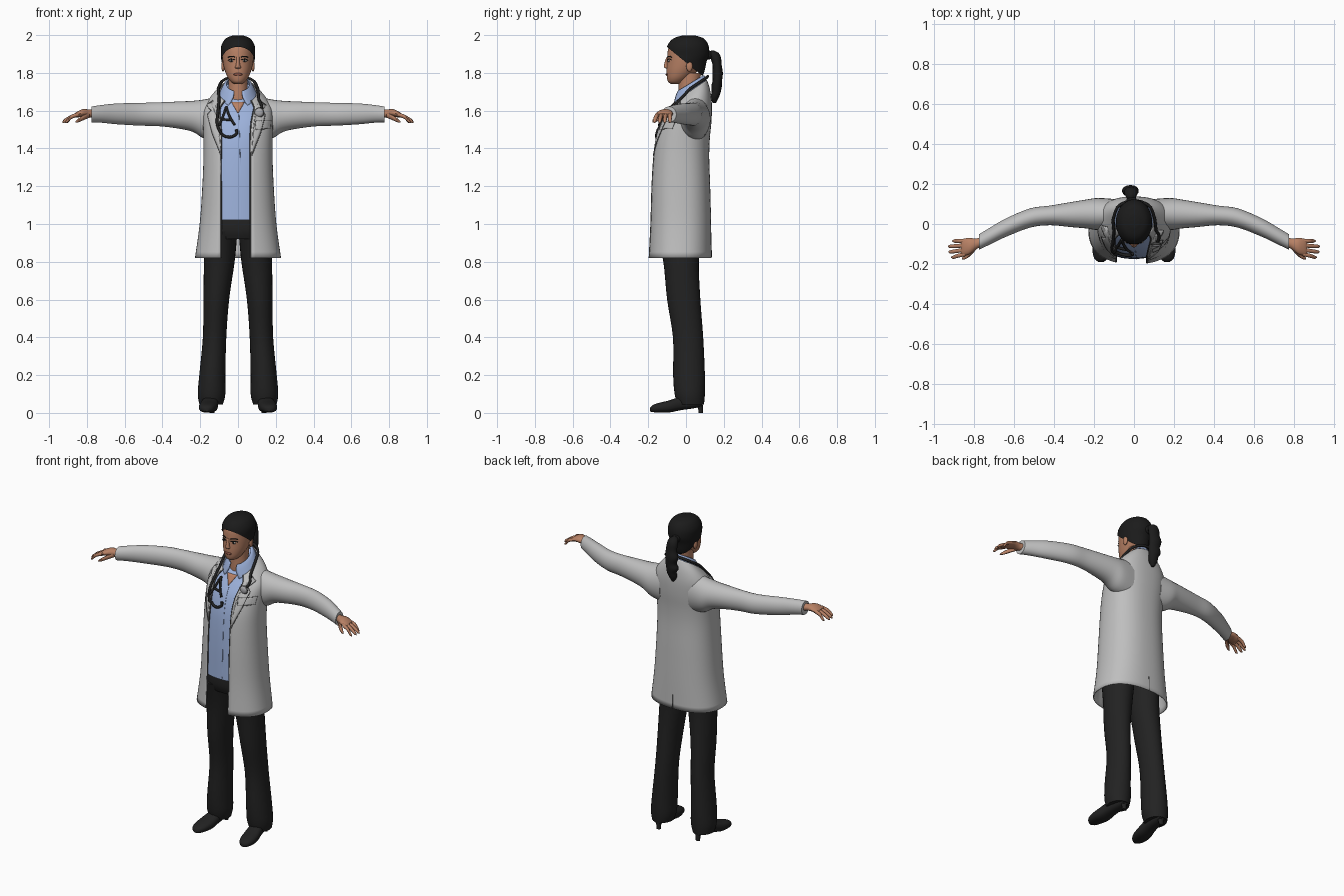
import bpy, bmesh, math
from mathutils import Vector
from mathutils.bvhtree import BVHTree

cube = bpy.data.objects.get("Cube")
if cube:
    bpy.data.objects.remove(cube)


def material(name, rgb):
    m = bpy.data.materials.new(name)
    m.use_nodes = True
    m.diffuse_color = (*rgb, 1)
    m.node_tree.nodes["Principled BSDF"].inputs["Base Color"].default_value = (*rgb, 1)
    return m


COAT = material("coat white", (.52, .52, .52))
SHIRT = material("shirt blue", (.34, .45, .72))
BLACK = material("trouser black", (.016, .016, .016))
HAIR = material("hair black", (.011, .011, .011))
SKIN = material("skin", (.48, .22, .13))
LIPS = material("lips", (.27, .09, .06))
EYE = material("eye white", (.6, .57, .53))
SEAM = material("seam grey", (.1, .1, .1))
METAL = material("metal", (.4, .4, .42))


def add(name, bm, mat):
    bmesh.ops.recalc_face_normals(bm, faces=bm.faces)
    mesh = bpy.data.meshes.new(name)
    bm.to_mesh(mesh)
    bm.free()
    mesh.materials.append(mat)
    ob = bpy.data.objects.new(name, mesh)
    bpy.context.collection.objects.link(ob)
    return ob


def spline(rows, k):
    """Catmull-Rom interpolation through rows of equal length."""
    out = []
    for i in range(len(rows) - 1):
        a, b, c, d = (rows[max(i - 1, 0)], rows[i], rows[i + 1], rows[min(i + 2, len(rows) - 1)])
        for j in range(k):
            t = j / k
            out.append([q + t * ((r - p) / 2 + t * (p - 2.5 * q + 2 * r - s / 2 + t * (1.5 * (q - r) + (s - p) / 2)))
                        for p, q, r, s in zip(a, b, c, d)])
    return out + [list(rows[-1])]


def loft(name, axis, rows, mat, n=28, e=1.0, side=1, gaps=None, k=4, cut=None):
    """Rings along an axis: (t, u, v, ru, rv, tilt); gaps = front opening (x0, x1) per row."""
    rows = [tuple(r) + (0,) * (6 - len(r)) + (g if gaps else ()) for r, g in zip(rows, gaps or rows)]
    bm = bmesh.new()
    rings = []
    for t, u, v, ru, rv, tilt, *gap in spline(rows, k):
        a0, a1 = 0, math.tau * (n - 1) / n
        if gap:
            def edge(x):
                return math.asin(min(abs(x - u) / ru, 1) ** (1 / e))
            a0, a1 = edge(gap[1]), math.tau - edge(gap[0])
        ring = []
        for i in range(n):
            a = a0 + (a1 - a0) * i / (n - 1)
            s, c = math.sin(a), math.cos(a)
            du = ru * math.copysign(abs(s) ** e, s)
            dv = -rv * math.copysign(abs(c) ** e, c)
            p = {"z": (u + du, v + dv, t + tilt * dv), "x": (t, u + du, v + dv),
                 "y": (u + du, t, v + dv)}[axis]
            ring.append(bm.verts.new((p[0] * side, p[1], p[2])))
        rings.append(ring)
    for r, q in zip(rings, rings[1:]):
        for i in range(n - 1 if gaps else n):
            j = (i + 1) % n
            bm.faces.new((r[i], r[j], q[j], q[i]))
    if not gaps:
        bm.faces.new(rings[0])
        bm.faces.new(rings[-1])
    if cut:
        bmesh.ops.bisect_plane(bm, geom=bm.verts[:] + bm.edges[:] + bm.faces[:],
                               plane_co=cut[0], plane_no=cut[1], clear_inner=True)
    return add(name, bm, mat)


def tube(name, pts, r, mat):
    cu = bpy.data.curves.new(name, "CURVE")
    cu.dimensions = "3D"
    cu.bevel_depth, cu.bevel_resolution, cu.use_fill_caps = r, 1, True
    pts = [Vector(p) for p in pts]
    sp = cu.splines.new("POLY")
    sp.points.add(len(pts) - 1)
    for q, p in zip(sp.points, pts):
        q.co = (*p, 1)
    cu.materials.append(mat)
    ob = bpy.data.objects.new(name, cu)
    bpy.context.collection.objects.link(ob)


def blob(name, loc, scale, mat):
    bm = bmesh.new()
    bmesh.ops.create_uvsphere(bm, u_segments=16, v_segments=10, radius=1)
    bmesh.ops.scale(bm, vec=scale, verts=bm.verts)
    bmesh.ops.translate(bm, vec=loc, verts=bm.verts)
    return add(name, bm, mat)


def thicken(ob, t):
    mod = ob.modifiers.new("thickness", "SOLIDIFY")
    mod.thickness, mod.offset = t, 0


# Coat body with open front, and the shirt fitted inside it
coat_rows = [(.82, 0, -.033, .225, .165, 0), (1.0, 0, -.03, .2, .16, 0), (1.2, 0, -.03, .186, .155, 0),
             (1.35, 0, -.028, .18, .148, 0), (1.45, 0, -.02, .18, .143, 0), (1.54, 0, -.003, .182, .135, .05),
             (1.61, 0, .014, .178, .12, .2), (1.66, 0, .02, .145, .105, .45), (1.7, 0, .02, .098, .088, .7)]
gaps = [(-.09, .065)] * 4 + [(-.088, .065), (-.092, .07), (-.097, .08), (-.092, .085), (-.07, .07)]
coat = loft("coat_body", "z", coat_rows, COAT, 48, .85, gaps=gaps)
thicken(coat, .006)
shirt_rows = [(1.02, 0, -.03, .175, .145, 0)] + [(t, u, v, a - .02, b - .014, w) for t, u, v, a, b, w in coat_rows[2:]]
shirt = loft("shirt", "z", shirt_rows, SHIRT, 40, .85)

# Surface probe used to lay trims and plates on the clothes
verts, polys = [], []
for ob in (coat, shirt):
    base = len(verts)
    verts += [v.co.copy() for v in ob.data.vertices]
    polys += [[base + i for i in p.vertices] for p in ob.data.polygons]
tree = BVHTree.FromPolygons(verts, polys)


def drape(x, z, off, d=1):
    hit = tree.ray_cast(Vector((x, -d, z)), Vector((0, d, 0)))[0]
    return Vector((x, (hit.y if hit else -.05) - off * d, z))


def draped(pts, off, d=1, k=5):
    return [drape(x, z, off, d) for x, z in spline(pts, k)]


def plate(name, outline, off, mat):
    bm = bmesh.new()
    bm.faces.new([bm.verts.new((x, 0, z)) for x, z in outline])
    bmesh.ops.triangulate(bm, faces=bm.faces)
    bmesh.ops.subdivide_edges(bm, edges=bm.edges[:], cuts=4, use_grid_fill=True)
    for v in bm.verts:
        v.co = drape(v.co.x, v.co.z, off)
    thicken(add(name, bm, mat), .003)


# Open neckline, coat edges, lapels, pocket and back vent
plate("neckline_skin", [(-.035, 1.645), (0, 1.585), (.035, 1.645)], .003, SKIN)
n = 48
cv = [v.co for v in coat.data.vertices]
tube("coat_edge_left", cv[0::n], .004, SEAM)
tube("coat_edge_right", cv[n - 1::n], .004, SEAM)
lapel = [(.072, 1.36), (.08, 1.5), (.095, 1.61), (.115, 1.655), (.15, 1.63), (.125, 1.602), (.145, 1.58), (.12, 1.48)]
for side, s, dx in (("left", 1, 0), ("right", -1, -.018)):
    shape = [(x * s + dx, z) for x, z in lapel]
    plate("lapel_" + side, shape, .005, COAT)
    edge = [p for a, b in zip(shape[3:], shape[4:] + shape[:1])
            for p in draped([a, b], .007, k=4)]
    tube("lapel_seam_" + side, edge, .0018, SEAM)
pocket = [(.09, 1.545), (.175, 1.55), (.172, 1.505), (.095, 1.5)]
plate("breast_pocket", pocket, .004, COAT)
for a, b in zip(pocket, pocket[1:] + pocket[:1]):
    tube("pocket_seam", draped([a, b], .006), .0015, SEAM)
tube("back_vent", draped([(0, .825), (0, .91)], .003, -1), .002, SEAM)
tube("shirt_placket", draped([(.012, 1.03), (.012, 1.3), (.005, 1.58)], .001), .0015, SHIRT)

# Shirt collar
collar = loft("shirt_collar", "z", [(1.74, 0, .018, .06, .064, .6), (1.725, 0, .018, .074, .078, .75),
                                    (1.685, 0, .018, .095, .092, .75)],
              SHIRT, 32, gaps=[(-.022, .022), (-.025, .025), (-.05, .05)])
thicken(collar, .005)

# Arms and hands
for side, s in (("left", 1), ("right", -1)):
    loft("sleeve_" + side, "x", [(.1, .05, 1.555, .075, .12), (.18, .05, 1.556, .08, .103), (.24, .05, 1.57, .072, .082),
         (.32, .047, 1.577, .062, .071), (.42, .043, 1.581, .049, .063), (.52, .03, 1.581, .048, .06),
         (.64, -.018, 1.583, .046, .055), (.72, -.06, 1.583, .042, .047), (.775, -.09, 1.58, .039, .042)], COAT, side=s)
    loft("palm_" + side, "x", [(.74, -.08, 1.58, .024, .024), (.785, -.098, 1.585, .026, .021),
         (.82, -.11, 1.588, .04, .02), (.85, -.116, 1.58, .043, .016), (.865, -.12, 1.575, .038, .01)],
         SKIN, 16, side=s)
    for i, tip in enumerate((.91, .93, .928, .915)):
        y = -.085 - .022 * i
        y2 = -.085 - .027 * i
        loft("finger_" + side, "x", [(.845, y, 1.58, .011, .011), (.88, (y + y2) / 2, 1.568, .0105, .011),
             (tip - .012, y2, 1.547, .009, .01), (tip, y2, 1.538, .003, .004)], SKIN, 10, side=s)
    loft("thumb_" + side, "x", [(.785, -.11, 1.577, .013, .014), (.815, -.142, 1.565, .015, .014),
         (.842, -.163, 1.55, .013, .011), (.86, -.173, 1.54, .004, .004)], SKIN, 10, side=s)

    # Legs and heeled shoes
    loft("trouser_leg_" + side, "z", [(.045, .142, .025, .062, .07), (.1, .14, .02, .073, .08), (.2, .136, .016, .069, .084),
         (.4, .124, .011, .062, .08), (.6, .115, -.012, .068, .088), (.8, .099, -.026, .081, .094),
         (.96, .088, -.035, .085, .12)], BLACK, side=s)
    loft("shoe_" + side, "y", [(-.19, .165, .018, .012, .01), (-.175, .165, .023, .032, .019), (-.14, .162, .028, .045, .026),
         (-.09, .156, .034, .049, .032), (-.03, .148, .05, .043, .036), (.04, .141, .062, .038, .038),
         (.088, .138, .065, .028, .03)], BLACK, 20, .8, side=s)
    loft("shoe_heel_" + side, "z", [(0, .138, .078, .014, .011), (.03, .138, .075, .016, .014),
         (.06, .138, .06, .03, .028)], BLACK, 12, side=s)
loft("hips", "z", [(.92, 0, -.03, .15, .115), (.97, 0, -.03, .17, .13), (1.06, 0, -.03, .165, .125)], BLACK, e=.85)

# Head, neck and hair cap
head = [(1.742, 0, -.055, .02, .025), (1.752, 0, -.052, .036, .042), (1.775, 0, -.04, .054, .061),
        (1.81, 0, -.02, .069, .083), (1.85, 0, 0, .079, .101), (1.89, 0, .008, .083, .107),
        (1.93, 0, .01, .083, .104), (1.96, 0, .012, .071, .09), (1.98, 0, .014, .052, .066), (1.992, 0, .014, .02, .026)]
loft("head", "z", head, SKIN, 36)
loft("neck", "z", [(1.56, 0, .02, .06, .055), (1.66, 0, .015, .055, .056), (1.72, 0, .015, .051, .055),
                   (1.8, 0, .02, .052, .06)], SKIN)
cap = [(1.765, 0, .025, .05, .045), (1.8, 0, .02, .066, .075)] + \
      [(t + .006, u, v, a + .007, b + .007) for t, u, v, a, b in head[4:]]
loft("hair_cap", "z", cap, HAIR, 40, k=6, cut=((0, 0, 1.855), (0, .82, 1)))

# Ponytail with tie and wavy locks
loft("ponytail", "z", [(1.64, -.015, .15, .008, .008), (1.67, -.015, .152, .026, .022), (1.7, -.012, .16, .03, .024),
     (1.73, -.018, .162, .04, .028), (1.76, -.012, .166, .036, .025), (1.8, -.018, .167, .042, .028),
     (1.84, -.013, .165, .036, .024), (1.88, -.015, .157, .034, .028), (1.905, -.015, .147, .026, .026),
     (1.918, -.015, .14, .006, .008)], HAIR, 14)
blob("hair_tie", (-.012, .118, 1.895), (.026, .025, .024), HAIR)


def face_y(x, z):
    r = min(spline(head, 8), key=lambda q: abs(q[0] - z))
    return r[2] - r[4] * math.sqrt(1 - (x / r[3]) ** 2)


# Face details
loft("nose", "z", [(1.82, 0, -.092, .008, .006), (1.828, 0, -.1, .016, .015), (1.84, 0, -.102, .012, .015),
                   (1.865, 0, -.1, .008, .01), (1.885, 0, -.096, .008, .006)], SKIN, 14)
for s in (1, -1):
    x = .034 * s
    blob("eye", (x, face_y(x, 1.864), 1.864), (.014, .005, .006), EYE)
    blob("iris", (x, face_y(x, 1.864) - .003, 1.864), (.006, .004, .006), HAIR)
    for name, z, r in (("eyelid", 1.871, .0025), ("eyebrow", 1.886, .003)):
        xs = [s * (.017 + .009 * i) for i in range(5)]
        tube(name, [(q, face_y(q, z) - .001, z + dz) for q, dz in zip(xs, (-.002, .001, .002, .001, -.004))], r, HAIR)
    blob("ear", (.079 * s, .018, 1.835), (.009, .017, .028), SKIN)
blob("lips", (0, face_y(0, 1.792) + .003, 1.792), (.024, .008, .0075), LIPS)

# Stethoscope around the neck
nape = [(.105, .02, 1.715), (.085, .08, 1.755), (.045, .108, 1.775), (0, .115, 1.782)]
nape += [(-x, y, z) for x, y, z in nape[-2::-1]]
front_left = draped([(.118, 1.595), (.125, 1.625), (.11, 1.66)], .01)
front_right = draped([(-.1, 1.66), (-.105, 1.6), (-.11, 1.53), (-.085, 1.475), (-.045, 1.46), (-.01, 1.475), (-.008, 1.5)], .012)
tube("stethoscope_hose", [tuple(p) for p in front_left] + spline(nape, 4) + [tuple(p) for p in front_right], .008, BLACK)
for pts in ([(-.062, 1.62), (-.08, 1.57), (-.1, 1.52)], [(-.062, 1.62), (-.045, 1.57), (-.018, 1.525)],
            [(-.086, 1.555), (-.035, 1.55)]):
    tube("stethoscope_headset", draped(pts, .014), .007, BLACK)
spot = drape(.112, 1.59, .014)
blob("chest_piece_rim", spot, (.027, .009, .027), SEAM)
blob("chest_piece", spot + Vector((0, -.004, 0)), (.022, .009, .022), METAL)

# Smooth shading with crisp edges
for ob in bpy.context.scene.objects:
    ob.select_set(ob.type == "MESH")
    if ob.type == "MESH":
        bpy.context.view_layer.objects.active = ob
bpy.ops.object.shade_smooth_by_angle(angle=math.radians(45))
